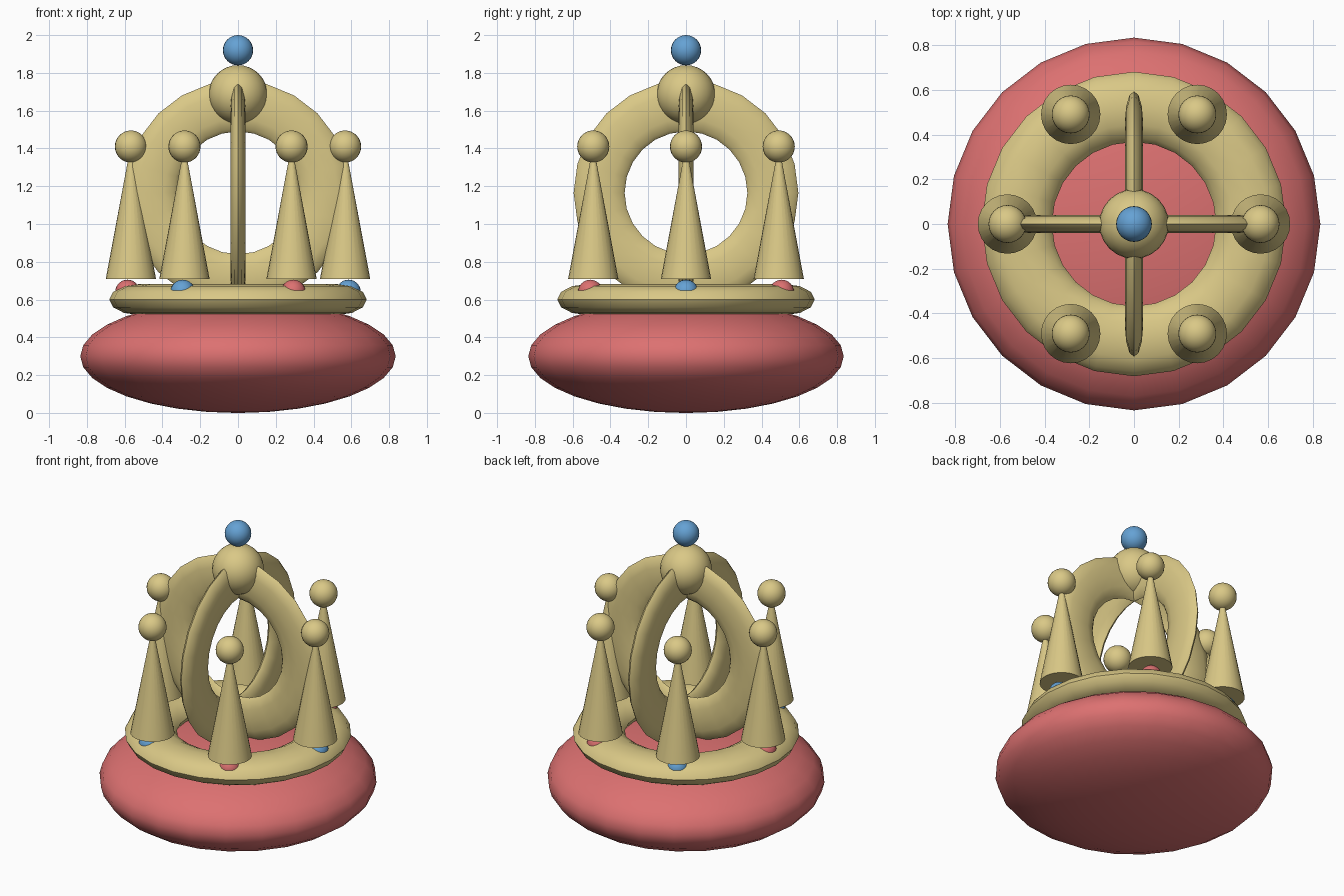
import bpy
import bmesh
from math import cos, sin, radians, pi
from mathutils import Matrix, Vector

cube = bpy.data.objects.get("Cube")
if cube:
    bpy.data.objects.remove(cube, do_unlink=True)


def material(name, rgb):
    mat = bpy.data.materials.new(name)
    mat.use_nodes = True
    mat.diffuse_color = (*rgb, 1)
    mat.node_tree.nodes["Principled BSDF"].inputs["Base Color"].default_value = (*rgb, 1)
    return mat


GOLD = material("gold", (0.70, 0.58, 0.24))
RED = material("red", (0.72, 0.165, 0.165))
BLUE = material("blue", (0.13, 0.36, 0.66))


def finish(name, bm, mat):
    """Turn a bmesh into a smooth-shaded object with one colour."""
    bmesh.ops.recalc_face_normals(bm, faces=bm.faces)
    mesh = bpy.data.meshes.new(name)
    bm.to_mesh(mesh)
    bm.free()
    mesh.materials.append(mat)
    obj = bpy.data.objects.new(name, mesh)
    bpy.context.collection.objects.link(obj)
    bpy.ops.object.select_all(action="DESELECT")
    obj.select_set(True)
    bpy.context.view_layer.objects.active = obj
    bpy.ops.object.shade_smooth_by_angle(angle=radians(50))
    return obj


def ball(name, centre, radius, mat, squash=1):
    bm = bmesh.new()
    bmesh.ops.create_uvsphere(bm, u_segments=24, v_segments=16, radius=radius)
    bmesh.ops.scale(bm, vec=(1, 1, squash), verts=bm.verts)
    bmesh.ops.translate(bm, vec=centre, verts=bm.verts)
    return finish(name, bm, mat)


def ring(name, centre, major, minor, squash, rotation=Matrix()):
    """Torus around its local z axis, flattened along that axis."""
    bm = bmesh.new()
    steps, sides = 24, 12
    loops = []
    for i in range(steps):
        a = 2 * pi * i / steps
        loop = []
        for j in range(sides):
            b = 2 * pi * j / sides
            r = major + minor * cos(b)
            co = Vector((r * cos(a), r * sin(a), minor * squash * sin(b)))
            loop.append(bm.verts.new(rotation @ co + Vector(centre)))
        loops.append(loop)
    for i in range(steps):
        here, after = loops[i], loops[(i + 1) % steps]
        for j in range(sides):
            k = (j + 1) % sides
            bm.faces.new((here[j], after[j], after[k], here[k]))
    return finish(name, bm, GOLD)


def spike(name, x, y, bottom, top, radius):
    bm = bmesh.new()
    bmesh.ops.create_cone(bm, cap_ends=True, segments=24, radius1=radius,
                          radius2=0.002, depth=top - bottom)
    bmesh.ops.translate(bm, vec=(x, y, (top + bottom) / 2), verts=bm.verts)
    return finish(name, bm, GOLD)


# Cushion and the flattened band resting on it
ball("cushion", (0, 0, 0.30), 0.835, RED, squash=0.36)
ring("band", (0, 0, 0.60), 0.525, 0.157, 0.52)

# Two crossed upright arches
ring("arch_side_to_side", (0, 0, 1.165), 0.46, 0.135, 0.3, Matrix.Rotation(pi / 2, 4, "X"))
ring("arch_front_to_back", (0, 0, 1.165), 0.46, 0.135, 0.3, Matrix.Rotation(pi / 2, 4, "Y"))

# Finial on top
ball("finial_globe", (0, 0, 1.685), 0.156, GOLD)
ball("finial_jewel", (0, 0, 1.92), 0.08, BLUE)

# Six spikes with a ball tip, each over a jewel of alternating colour
for n in range(6):
    angle = n * pi / 3
    x, y = cos(angle), sin(angle)
    spike(f"spike_{n + 1}", 0.567 * x, 0.567 * y, 0.71, 1.41, 0.133)
    ball(f"spike_tip_{n + 1}", (0.567 * x, 0.567 * y, 1.41), 0.085, GOLD)
    ball(f"band_jewel_{n + 1}", (0.585 * x, 0.585 * y, 0.64), 0.065, RED if n % 2 else BLUE)
